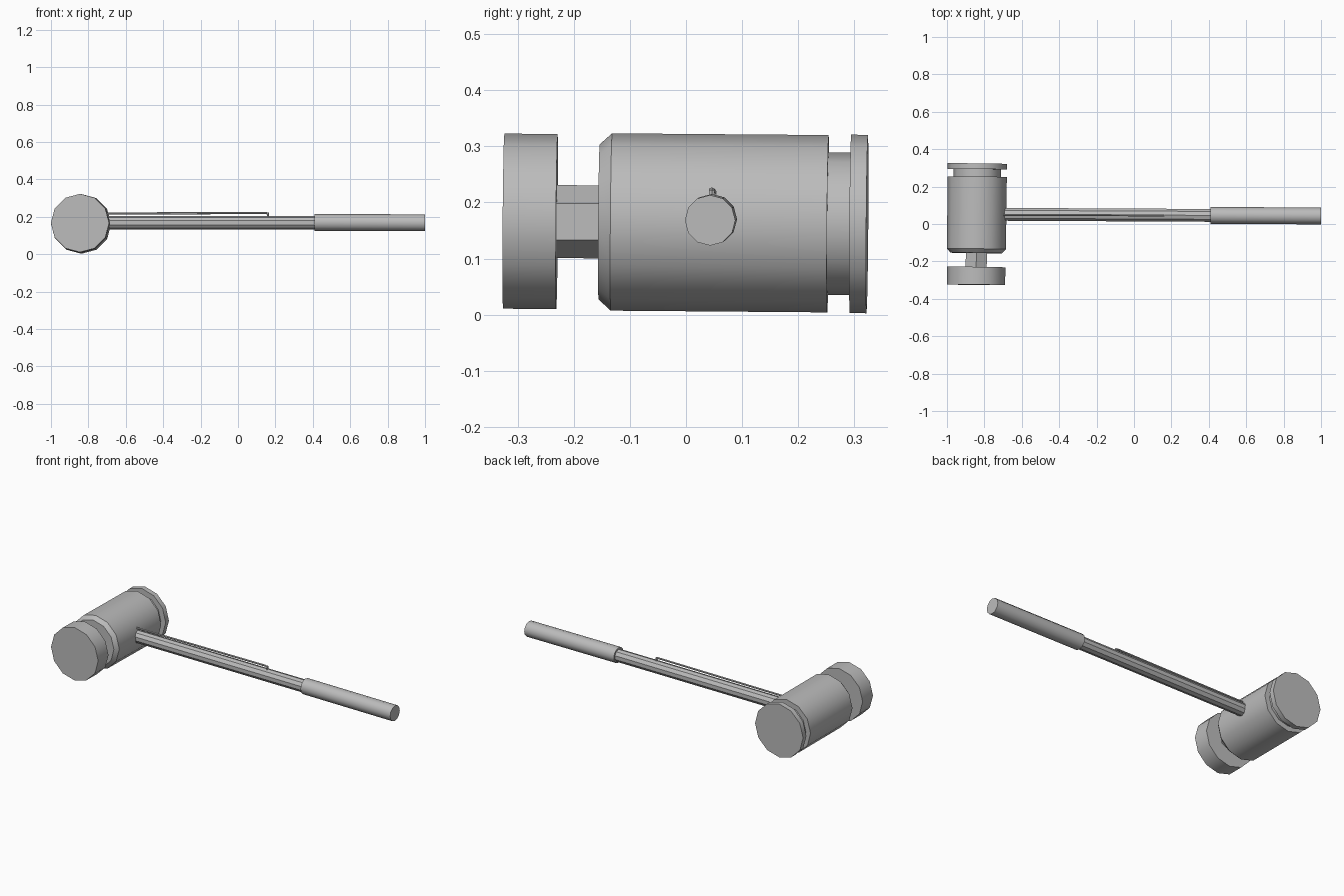
import bpy
from math import radians, pi, sin, cos
from mathutils import Vector

cube = bpy.data.objects.get("Cube")
if cube:
    bpy.data.objects.remove(cube)

steel = bpy.data.materials.new("plain grey")
steel.use_nodes = True
GREY = (0.5, 0.5, 0.5, 1)
steel.diffuse_color = GREY
steel.node_tree.nodes["Principled BSDF"].inputs["Base Color"].default_value = GREY


def turned(name, rings, sides, phase=0.0, smooth=True):
    """Closed solid swept through rings of (centre, radius) along x or y."""
    axis = (Vector(rings[-1][0]) - Vector(rings[0][0])).normalized()
    side = axis.cross(Vector((0, 0, 1))).normalized()
    up = side.cross(axis)
    verts, faces = [], []
    for centre, radius in rings:
        for i in range(sides):
            a = phase + 2 * pi * i / sides
            verts.append(Vector(centre) + radius * (cos(a) * up + sin(a) * side))
    for k in range(len(rings) - 1):
        for i in range(sides):
            j = (i + 1) % sides
            faces.append((k * sides + i, k * sides + j,
                          (k + 1) * sides + j, (k + 1) * sides + i))
    faces.append(tuple(reversed(range(sides))))
    faces.append(tuple(range((len(rings) - 1) * sides, len(rings) * sides)))
    mesh = bpy.data.meshes.new(name)
    mesh.from_pydata(verts, [], faces)
    mesh.materials.append(steel)
    obj = bpy.data.objects.new(name, mesh)
    bpy.context.collection.objects.link(obj)
    bpy.ops.object.select_all(action='DESELECT')
    obj.select_set(True)
    bpy.context.view_layer.objects.active = obj
    # Consistent outward normals
    bpy.ops.object.mode_set(mode='EDIT')
    bpy.ops.mesh.select_all(action='SELECT')
    bpy.ops.mesh.normals_make_consistent(inside=False)
    bpy.ops.object.mode_set(mode='OBJECT')
    if smooth:
        bpy.ops.object.shade_smooth_by_angle(angle=radians(32))
    return obj


def head(y):
    """Point on the slightly tilted head axis."""
    return (-0.841 + 0.012 * y, y, 0.164 - 0.008 * y)


# Head: striking face, hexagonal neck, chamfered body, rear neck and cap
turned("striking_face", [(head(-0.325), 0.156), (head(-0.23), 0.156)], 12)
turned("front_neck", [(head(-0.24), 0.065), (head(-0.145), 0.065)], 6, smooth=False)
turned("head_body", [(head(-0.155), 0.138), (head(-0.133), 0.158),
                     (head(0.253), 0.158)], 12)
turned("rear_neck", [(head(0.245), 0.127), (head(0.3), 0.127)], 12)
turned("rear_cap", [(head(0.293), 0.159), (head(0.323), 0.159)], 12)

# Handle: shaft and thicker grip
turned("shaft", [((-0.75, 0.052, 0.168), 0.036), ((0.43, 0.046, 0.168), 0.036)], 10)
turned("grip", [((0.41, 0.046, 0.17), 0.045), ((1.0, 0.043, 0.168), 0.045)], 12)

# Thin rod above the shaft, bent down into it at the far end
turned("side_rod", [((-0.72, 0.049, 0.217), 0.006), ((0.15, 0.046, 0.221), 0.006),
                    ((0.164, 0.046, 0.215), 0.006)], 6)
turned("rod_hook", [((0.16, 0.046, 0.222), 0.006), ((0.1601, 0.046, 0.19), 0.006)], 6)
